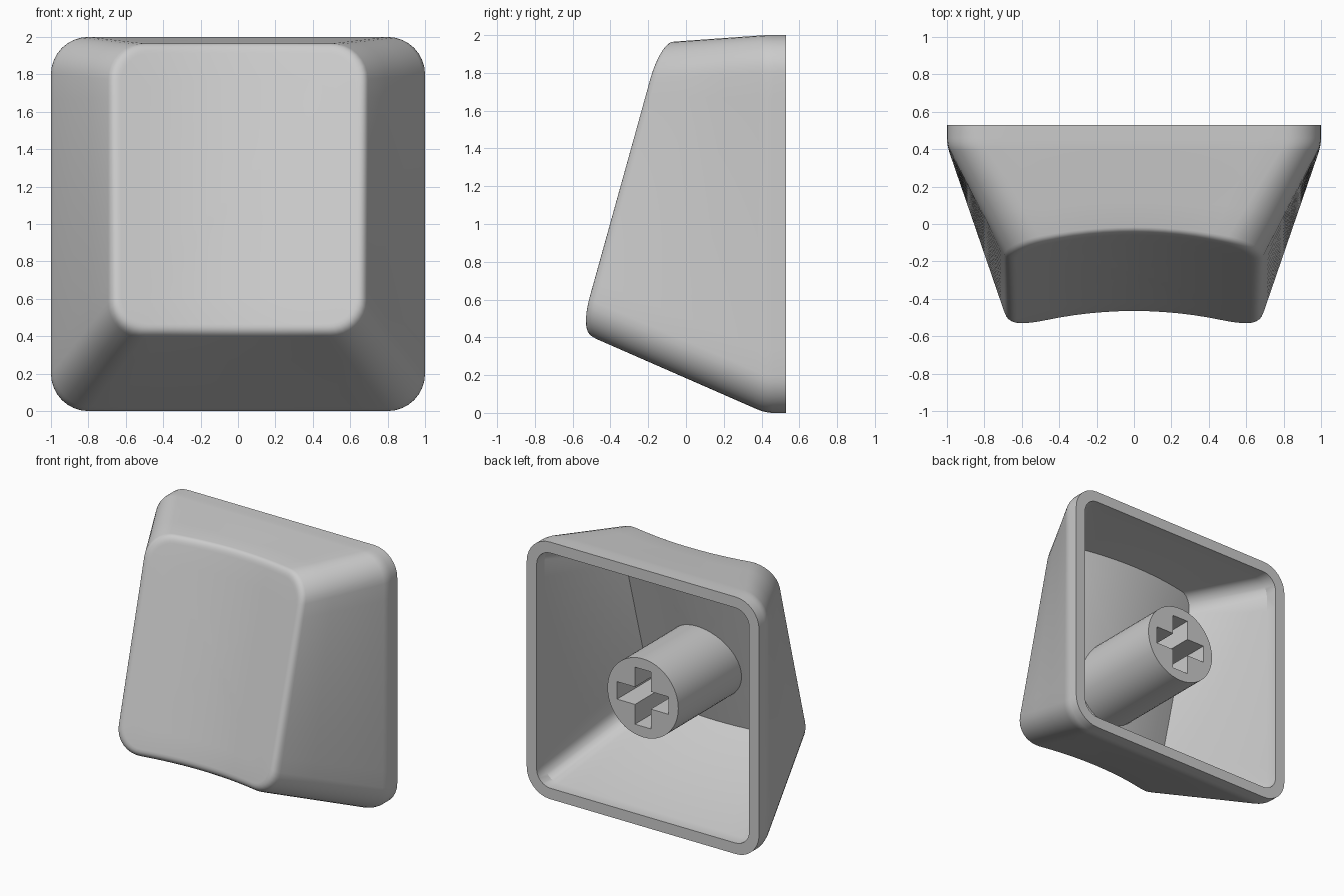
import bpy, bmesh, math
from mathutils import Vector

if "Cube" in bpy.data.objects:
    bpy.data.objects.remove(bpy.data.objects["Cube"])

grey = bpy.data.materials.new("light_grey_plastic")
grey.diffuse_color = (0.6, 0.6, 0.6, 1)
grey.use_nodes = True
grey.node_tree.nodes["Principled BSDF"].inputs["Base Color"].default_value = grey.diffuse_color


def dish(x, z):
    """Depth of the tilted, concave front surface."""
    return -0.045 - 0.279 * (1.96 - z) - 0.085 * (x / 0.62) ** 2


def rounded_rect(hw, z0, z1, r, corner=8, edge=12):
    """Points (x, z) around a rounded rectangle."""
    pts = []
    centres = [(hw - r, z1 - r), (r - hw, z1 - r), (r - hw, z0 + r), (hw - r, z0 + r)]
    for i, (cx, cz) in enumerate(centres):
        for k in range(corner + 1):
            a = math.radians(90 * (i + k / corner))
            pts.append(Vector((cx + r * math.cos(a), cz + r * math.sin(a))))
        nx, nz = centres[(i + 1) % 4]
        a = math.radians(90 * (i + 1))
        end = Vector((nx + r * math.cos(a), nz + r * math.sin(a)))
        start = pts[-1].copy()
        pts += [start.lerp(end, k / edge) for k in range(1, edge)]
    return pts


def flat(pts, y):
    return [Vector((p.x, y, p.y)) for p in pts]


def on_dish(pts, offset=0.0, scale=1.0, cz=1.19):
    out = []
    for p in pts:
        x, z = p.x * scale, cz + (p.y - cz) * scale
        out.append(Vector((x, dish(x, z) + offset, z)))
    return out


def mix(a, b, t):
    return [p.lerp(q, t) for p, q in zip(a, b)]


def curve(a, b, c, n):
    """Rounded transition between rings a and c, with b as the sharp corner."""
    return [mix(mix(a, b, k / n), mix(b, c, k / n), k / n) for k in range(n + 1)]


def finish(bm, name):
    bmesh.ops.recalc_face_normals(bm, faces=bm.faces)
    me = bpy.data.meshes.new(name)
    bm.to_mesh(me)
    bm.free()
    me.materials.append(grey)
    ob = bpy.data.objects.new(name, me)
    bpy.context.collection.objects.link(ob)
    bpy.ops.object.select_all(action='DESELECT')
    ob.select_set(True)
    bpy.context.view_layer.objects.active = ob
    bpy.ops.object.shade_smooth_by_angle(angle=math.radians(30))
    return ob


def bridge(bm, a, b):
    for i in range(len(a)):
        j = (i + 1) % len(a)
        bm.faces.new((a[i], a[j], b[j], b[i]))


# Cap shell: hollow inside, rim, tapered walls, rounded edge, dished front
WALL = 0.094
steps = (0.2, 0.4, 0.6, 0.8)
inner_base = rounded_rect(0.915, 0.085, 1.915, 0.12)
inner_top = rounded_rect(0.60, 0.485, 1.875, 0.12)
base = rounded_rect(1.0, 0.0, 2.0, 0.2)
top = rounded_rect(0.675, 0.415, 1.963, 0.19)
top_inset = rounded_rect(0.625, 0.465, 1.913, 0.15)

rings = [on_dish(inner_top, WALL, s) for s in steps]
rings += [on_dish(inner_top, WALL), flat(inner_base, 0.43), flat(inner_base, 0.53)]
shoulder, crest = flat(base, 0.42), on_dish(top)
rings += [flat(base, 0.53)]
rings += curve(flat(base, 0.46), shoulder, mix(shoulder, crest, 0.05), 4)
rings += [mix(shoulder, crest, t) for t in (0.35, 0.65)]
rings += curve(mix(shoulder, crest, 0.94), crest, on_dish(top_inset), 6)
rings += [on_dish(top_inset, 0, s) for s in reversed(steps)]

bm = bmesh.new()
loops = [[bm.verts.new(p) for p in ring] for ring in rings]
for a, b in zip(loops, loops[1:]):
    bridge(bm, a, b)
for loop, off in ((loops[0], WALL), (loops[-1], 0)):
    mid = bm.verts.new((0, dish(0, 1.19) + off, 1.19))
    for i in range(len(loop)):
        bm.faces.new((loop[i], loop[(i + 1) % len(loop)], mid))
finish(bm, "cap_shell")

# Stem: round post with a cross-shaped socket in its end
R, N, L, W, DEPTH = 0.305, 48, 0.222, 0.068, 0.5
circle = [(R * math.cos(2 * math.pi * i / N), 1 + R * math.sin(2 * math.pi * i / N))
          for i in range(N)]
cross = []
for i in range(4):
    c, s = ((1, 0), (0, 1), (-1, 0), (0, -1))[i]
    for u, v in ((L, -W), (L, W), (W, W)):
        cross.append((u * c - v * s, 1 + u * s + v * c))

bm = bmesh.new()
end = [bm.verts.new((x, 0.53, z)) for x, z in circle]
root = [bm.verts.new((x, dish(x, z) + 0.05, z)) for x, z in circle]
mouth = [bm.verts.new((x, 0.53, z)) for x, z in cross]
floor = [bm.verts.new((x, 0.53 - DEPTH, z)) for x, z in cross]
bridge(bm, end, root)
bridge(bm, mouth, floor)
bm.faces.new(floor)
loop_edges = [bm.edges.get((l[i], l[(i + 1) % len(l)])) for l in (end, mouth) for i in range(len(l))]
bmesh.ops.triangle_fill(bm, edges=loop_edges, use_beauty=True, normal=(0, 1, 0))
finish(bm, "stem")
